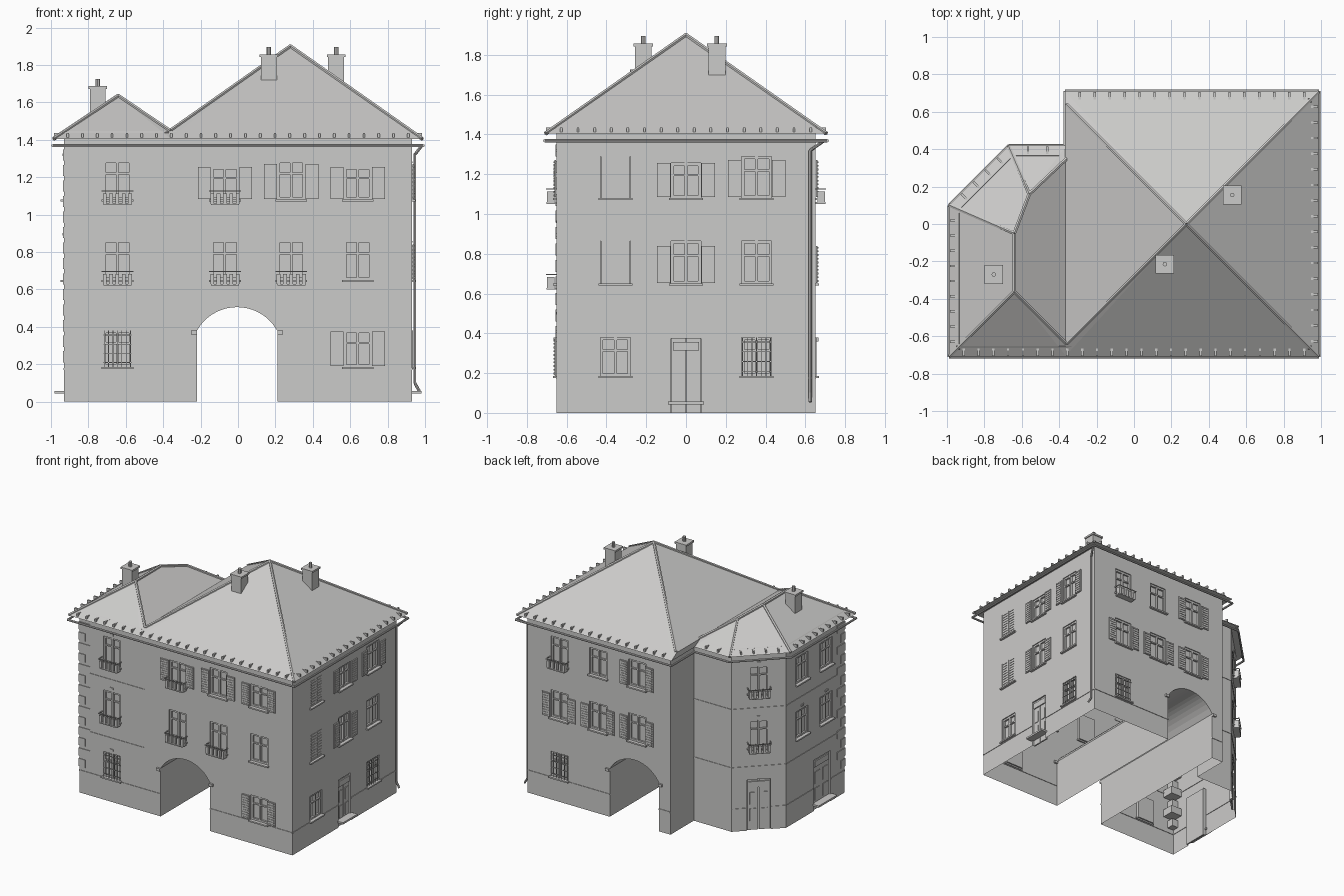
import bpy, bmesh
from math import radians, sqrt
from mathutils import Matrix, Vector

if "Cube" in bpy.data.objects:
    bpy.data.objects.remove(bpy.data.objects["Cube"])

stone = bpy.data.materials.new("pale_grey")
stone.use_nodes = True
GREY = (0.6, 0.595, 0.585, 1)
stone.diffuse_color = GREY
stone.node_tree.nodes["Principled BSDF"].inputs["Base Color"].default_value = GREY

parts = {}


def part(name):
    return parts.setdefault(name, bmesh.new())


def box(name, M, c, size):
    bmesh.ops.create_cube(part(name), size=1,
                          matrix=M @ Matrix.Translation(c) @ Matrix.Diagonal((*size, 1)))


def rod(name, a, b, r, sides=8):
    a, b = Vector(a), Vector(b)
    d = b - a
    M = Matrix.Translation((a + b) / 2) @ d.to_track_quat("Z", "Y").to_matrix().to_4x4()
    bmesh.ops.create_cone(part(name), cap_ends=True, segments=sides, radius1=r, radius2=r,
                          depth=d.length, matrix=M)


def hull(name, points):
    bm = part(name)
    bmesh.ops.convex_hull(bm, input=[bm.verts.new(p) for p in points])
    bmesh.ops.dissolve_limit(bm, angle_limit=radians(2), verts=bm.verts[:], edges=bm.edges[:])


def prism(name, points, offset):
    bm = part(name)
    f = bm.faces.new([bm.verts.new(p) for p in points])
    g = bmesh.ops.extrude_face_region(bm, geom=[f])["geom"]
    bmesh.ops.translate(bm, verts=[v for v in g if isinstance(v, bmesh.types.BMVert)], vec=offset)
    bmesh.ops.recalc_face_normals(bm, faces=bm.faces[:])


def wall(x, y, degrees):
    # Local x runs along the wall, local -y points outward
    return Matrix.Translation((x, y, 0)) @ Matrix.Rotation(radians(degrees), 4, "Z")


FRONT, RIGHT = wall(0, -0.65, 0), wall(0.93, 0, 90)
BACK, LEFT, CANT = wall(0, 0.65, 180), wall(-0.93, 0, -90), wall(-0.79, 0.22, 225)
I = Matrix()

# Main shell and vaulted passage
OUTLINE = [(-0.93, -0.65), (0.93, -0.65), (0.93, 0.65), (-0.32, 0.65),
           (-0.32, 0.36), (-0.65, 0.36), (-0.93, 0.08)]
prism("building_walls", [(x, y, 0) for x, y in OUTLINE], (0, 0, 1.41))
R, HALF, SPRING, CROWN = 0.247, 0.215, 0.38, 0.505
arch = [(-HALF, -0.2), (HALF, -0.2)]
for i in range(17):
    x = HALF - 2 * HALF * i / 16
    arch.append((x, CROWN - R + sqrt(R * R - x * x)))
prism("opening_cutter", [(x - 0.005, -0.9, z) for x, z in arch], (0, 1.8, 0))
for M, s in ((FRONT, 1), (BACK, -1)):
    for x in (-0.235, 0.225):
        box("arch_imposts", M, (s * x, 0, 0.37), (0.03, 0.03, 0.02))


def louvres(M, u, z0, z1, w, y):
    h = z1 - z0
    box("shutters", M, (u, y, (z0 + z1) / 2), (w, 0.008, h))
    for i in range(10):
        box("shutters", M, (u, y - 0.005, z0 + h * (i + 0.5) / 10), (w * 0.75, 0.005, h / 22))


def opening(M, u, z0, z1, w, depth=0.022):
    box("opening_cutter", M, (u, 0, (z0 + z1) / 2), (w, 2 * depth, z1 - z0))


def window(M, u, z0, z1, kind="", w=0.15):
    # s shutters, c closed shutters, f flower balcony, g grille, k keystone
    h, zc = z1 - z0, (z0 + z1) / 2
    opening(M, u, z0, z1, w)
    for s in (-1, 1):
        box("window_frames", M, (u + s * (w / 2 - 0.007), 0.015, zc), (0.014, 0.014, h))
        box("window_frames", M, (u, 0.015, zc + s * (h / 2 - 0.007)), (w, 0.014, 0.014))
    box("window_frames", M, (u, 0.014, zc), (0.014, 0.016, h))
    box("window_frames", M, (u, 0.015, z0 + h * 0.66), (w, 0.012, 0.01))
    box("window_sills", M, (u, -0.004, z0 - 0.005), (w + 0.02, 0.03, 0.011))
    if "s" in kind:
        for s in (-1, 1):
            louvres(M, u + s * (w / 2 + 0.036), z0 + 0.004, min(z1, z0 + 0.19), 0.068, -0.008)
    if "c" in kind:
        for s in (-1, 1):
            louvres(M, u + s * w / 4, z0, z1, w / 2 - 0.003, 0.004)
    if "g" in kind:
        for i in range(7):
            box("window_grilles", M, (u + w * (i - 3) / 6.4, -0.003, zc), (0.004, 0.004, h))
        for i in range(4):
            box("window_grilles", M, (u, -0.003, z0 + h * (i + 0.5) / 4), (w, 0.004, 0.004))
    if "f" in kind:
        box("flower_balconies", M, (u, -0.025, z0 - 0.025), (0.15, 0.05, 0.008))
        box("flower_balconies", M, (u, -0.05, z0 + 0.045), (0.17, 0.006, 0.006))
        for s in (-1, 1):
            box("flower_balconies", M, (u + s * 0.082, -0.025, z0 + 0.045), (0.006, 0.05, 0.006))
        for i in range(5):
            box("flower_balconies", M, (u + (i - 2) * 0.034, -0.03, z0 + 0.005), (0.02, 0.036, 0.055))
    if "k" in kind:
        box("keystones", M, (u, -0.003, z1 + 0.03), (0.03, 0.008, 0.015))


def door(M, u, z1, w, step):
    opening(M, u, -0.05, z1, w)
    for s in (-1, 1):
        box("doors", M, (u + s * w / 4, 0.017, z1 / 2), (w / 2 - 0.006, 0.012, z1))
        for z in (0.3, 0.62):
            box("doors", M, (u + s * w / 4, 0.009, z1 * z), (w / 2 - 0.04, 0.006, z1 * 0.24))
    box("doors", M, (u, 0.008, z1 - 0.04), (w - 0.02, 0.012, 0.045))
    if step:
        box("door_steps", M, (u, -0.02, 0.05), (w + 0.03, 0.06, 0.014))


# Windows and doors, floor by floor
TOP, SHORT, MID, LOW = (1.08, 1.29), (1.08, 1.255), (0.65, 0.865), (0.185, 0.38)
for M, u, floor, kind in [
        (FRONT, -0.645, TOP, "fk"), (FRONT, -0.07, SHORT, "sf"), (FRONT, 0.285, TOP, "s"),
        (FRONT, 0.64, SHORT, "s"), (FRONT, -0.645, MID, "fk"), (FRONT, -0.07, MID, "f"),
        (FRONT, 0.285, MID, "f"), (FRONT, 0.64, MID, ""), (FRONT, -0.645, LOW, "gk"),
        (FRONT, 0.64, LOW, "s"),
        (RIGHT, -0.355, TOP, "c"), (RIGHT, 0, SHORT, "s"), (RIGHT, 0.355, TOP, "s"),
        (RIGHT, -0.355, MID, "c"), (RIGHT, 0, MID, "s"), (RIGHT, 0.355, MID, ""),
        (RIGHT, -0.355, LOW, ""), (RIGHT, 0.355, LOW, "g"),
        (BACK, -0.65, TOP, "f"), (BACK, -0.31, TOP, ""), (BACK, 0.03, TOP, "s"),
        (BACK, -0.65, MID, "s"), (BACK, -0.31, MID, "s"), (BACK, 0.03, MID, "s"),
        (BACK, -0.65, LOW, "g"),
        (LEFT, 0.12, TOP, "k"), (LEFT, 0.42, TOP, "k"), (LEFT, 0.12, MID, "k"),
        (LEFT, 0.42, MID, "k"), (CANT, 0, TOP, "fk"), (CANT, 0, MID, "fk")]:
    window(M, u, *floor, kind)
door(RIGHT, 0, 0.375, 0.15, True)
door(LEFT, 0.37, 0.4, 0.2, True)
door(CANT, 0, 0.4, 0.17, False)

# Plinth ledge and wing string courses
for M, a, b in [(FRONT, -0.93, -0.22), (FRONT, 0.21, 0.93), (RIGHT, -0.65, -0.08),
                (RIGHT, 0.08, 0.65), (BACK, -0.93, -0.21), (BACK, 0.22, 0.32),
                (LEFT, -0.08, 0.26), (LEFT, 0.48, 0.65), (CANT, -0.198, -0.09),
                (CANT, 0.09, 0.198)]:
    box("plinth_ledge", M, ((a + b) / 2, 0, 0.175), (b - a, 0.008, 0.01))
for z in (0.5, 0.96):
    for M, u, w in [(FRONT, -0.645, 0.57), (LEFT, 0.285, 0.73), (CANT, 0, 0.396),
                    (wall(0, 0.36, 180), 0.485, 0.33)]:
        box("string_courses", M, (u, 0, z), (w, 0.008, 0.012))

# Corner quoins
for i in range(14):
    w = 0.1 if i % 2 else 0.06
    box("corner_quoins", I, (-0.935 + w / 2, -0.655 + w / 2, 0.24 + i * 0.083), (w, w, 0.06))

# Roofs
E = 1.405
APEX = (0.28, 0, 1.9)
hull("main_roof", [(x, y, E) for x in (-0.37, 0.99) for y in (-0.71, 0.71)]
     + [(-0.37, -0.645, 1.447), (-0.37, 0.645, 1.447), APEX])
WING = [(-0.99, -0.71), (-0.36, -0.71), (-0.36, 0.42), (-0.67, 0.42), (-0.99, 0.1)]
RIDGE_F, RIDGE_B, KNEE = (-0.64, -0.36, 1.635), (-0.64, -0.05, 1.635), (-0.56, 0.16, 1.58)
VALLEY_F, VALLEY_B = (-0.36, -0.64, 1.445), (-0.36, 0.35, 1.445)
hull("wing_roof", [(x, y, E) for x, y in WING] + [RIDGE_F, RIDGE_B, KNEE, VALLEY_F, VALLEY_B])
for a, b in [(APEX, (0.985, -0.705, E)), (APEX, (0.985, 0.705, E)),
             (APEX, (-0.36, 0.64, 1.45)), (APEX, (-0.36, -0.64, 1.45)),
             (RIDGE_F, RIDGE_B), (RIDGE_F, (-0.985, -0.705, E)), (RIDGE_F, VALLEY_F),
             (RIDGE_B, (-0.985, 0.1, E)), (RIDGE_B, KNEE), (KNEE, (-0.67, 0.415, E)),
             (KNEE, VALLEY_B)]:
    rod("ridge_tiles", a, b, 0.011, 6)

# Gutters and eave blocks following the roof edge
EDGE = [(-0.36, 0.42), (-0.67, 0.42), (-0.99, 0.1), (-0.99, -0.71), (0.99, -0.71),
        (0.99, 0.71), (-0.37, 0.71), (-0.37, 0.42)]
for i, (p, q) in enumerate(zip(EDGE, EDGE[1:])):
    a, b = Vector((*p, 1.368)), Vector((*q, 1.368))
    rod("gutters", a, b, 0.008)
    if i == len(EDGE) - 2:
        continue
    d = (b - a).normalized()
    inward = Vector((-d.y, d.x, 0))
    lift = Vector((0, 0, 0.07))
    rod("eave_rail", a + d * 0.04 + inward * 0.055 + lift,
        b - d * 0.04 + inward * 0.055 + lift, 0.005, 4)
    n = int((b - a).length / 0.079)
    for k in range(1, n):
        c = a + (b - a) * k / n + inward * 0.03 + Vector((0, 0, 0.056))
        M = Matrix.Translation(c) @ Matrix.Rotation(Vector((1, 0)).angle_signed(d.xy) * -1, 4, "Z")
        box("eave_blocks", M, (0, 0, 0), (0.012, 0.05, 0.022))

# Downpipe
PIPE = [(0.98, 0.69, 1.365), (0.945, 0.625, 1.32), (0.945, 0.625, 0.1), (0.97, 0.625, 0.055)]
for a, b in zip(PIPE, PIPE[1:]):
    rod("downpipe", a, b, 0.008)

# Chimneys
for x, y, bottom, top in [(0.165, -0.215, 1.66, 1.845), (0.525, 0.155, 1.6, 1.845),
                          (-0.75, -0.27, 1.5, 1.675)]:
    box("chimneys", I, (x, y, (bottom + top) / 2), (0.085, 0.085, top - bottom))
    box("chimneys", I, (x, y, top + 0.004), (0.1, 0.1, 0.014))
    rod("chimney_pots", (x, y, top), (x, y, top + 0.05), 0.012)

# Turn the parts into objects
objects = {}
for name, bm in parts.items():
    me = bpy.data.meshes.new(name)
    bm.to_mesh(me)
    bm.free()
    me.materials.append(stone)
    objects[name] = bpy.data.objects.new(name, me)
    bpy.context.collection.objects.link(objects[name])

# Cut the openings, then leave the shell open underneath
shell, cutter = objects["building_walls"], objects["opening_cutter"]
cutter.hide_render = True
mod = shell.modifiers.new("openings", "BOOLEAN")
mod.operation, mod.object, mod.solver = "DIFFERENCE", cutter, "EXACT"
graph = bpy.context.evaluated_depsgraph_get()
shell.data = bpy.data.meshes.new_from_object(shell.evaluated_get(graph))
shell.modifiers.clear()
bpy.data.objects.remove(cutter)
bm = bmesh.new()
bm.from_mesh(shell.data)
bmesh.ops.delete(bm, geom=[f for f in bm.faces if all(v.co.z < 0.001 for v in f.verts)],
                 context="FACES_ONLY")
bm.to_mesh(shell.data)
bm.free()
